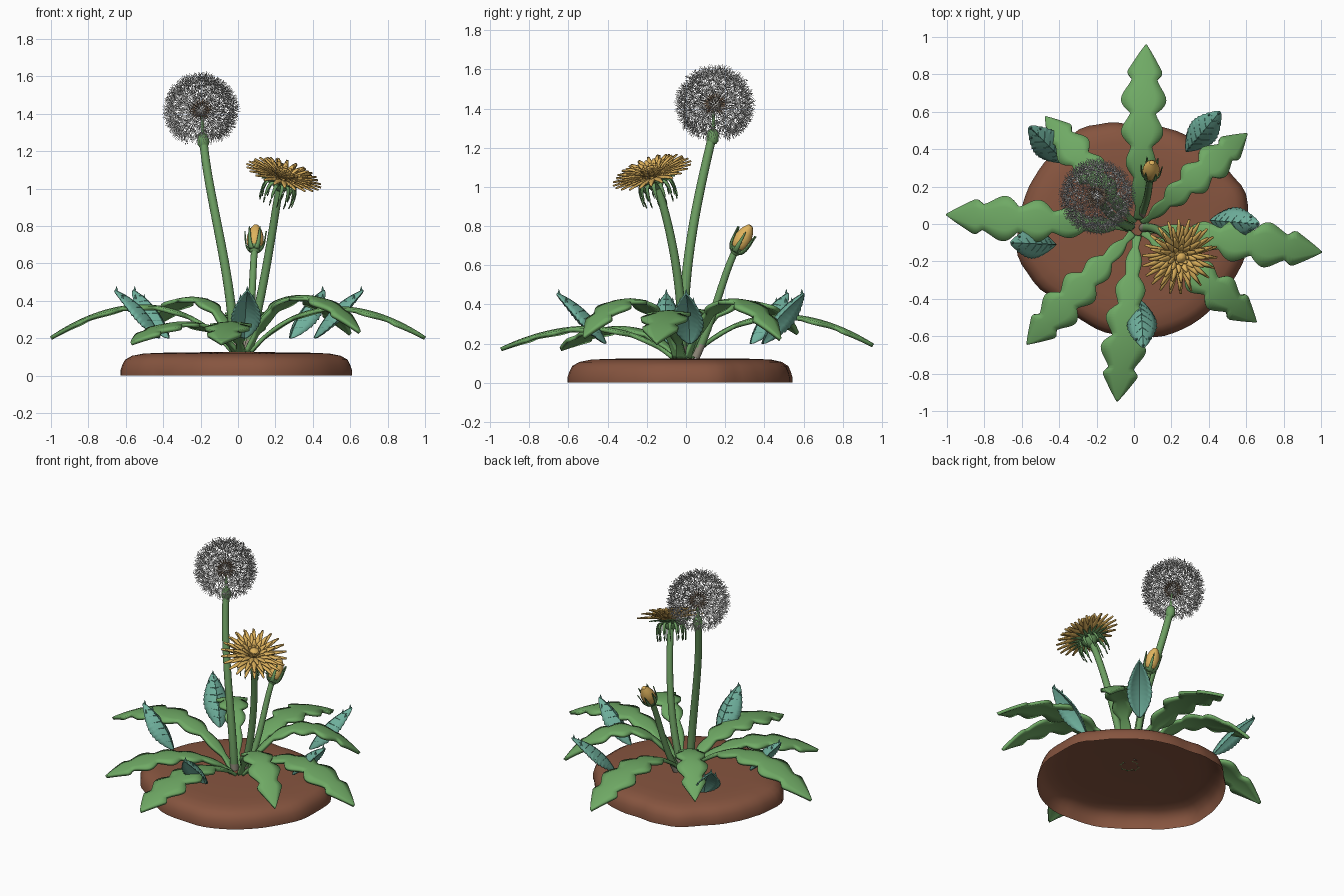
import bpy, bmesh, math, random
from mathutils import Vector as V, Matrix

random.seed(4)
if "Cube" in bpy.data.objects:
    bpy.data.objects.remove(bpy.data.objects["Cube"])


def material(name, *rgb):
    m = bpy.data.materials.new(name)
    m.use_nodes = True
    m.diffuse_color = (*rgb, 1)
    m.node_tree.nodes["Principled BSDF"].inputs["Base Color"].default_value = (*rgb, 1)
    return m


SOIL = material("brown soil", .24, .09, .05)
LEAF = material("leaf green", .16, .40, .13)
STEM = material("stem green", .15, .34, .12)
BASE = material("pale stem base", .30, .27, .21)
TEAL = material("teal leaf", .16, .44, .34)
VEIN = material("dark teal vein", .08, .25, .19)
GOLD = material("golden petal", .74, .45, .11)
FLUFF = material("pale fluff", .68, .68, .66)
SEED = material("brown seed", .30, .20, .13)
crisp = []


def finish(name, bm, mats, matrix=None, thickness=0, soft=False):
    """Turn a bmesh into a named object, optionally placed and thickened."""
    if matrix:
        bm.transform(matrix)
    mesh = bpy.data.meshes.new(name)
    bm.to_mesh(mesh)
    bm.free()
    for m in mats:
        mesh.materials.append(m)
    ob = bpy.data.objects.new(name, mesh)
    bpy.context.collection.objects.link(ob)
    if thickness:
        s = ob.modifiers.new("thickness", 'SOLIDIFY')
        s.thickness, s.offset = thickness, 0
    if soft:
        mesh.shade_smooth()
    else:
        crisp.append(ob)


def bezier(a, b, c, d, n):
    a, b, c, d = V(a), V(b), V(c), V(d)
    out = []
    for i in range(n + 1):
        t = i / n
        s = 1 - t
        out.append(a * s**3 + b * 3 * s * s * t + c * 3 * s * t * t + d * t**3)
    return out


def tangents(path):
    last = len(path) - 1
    return [(path[min(i + 1, last)] - path[max(i - 1, 0)]).normalized() for i in range(last + 1)]


def bridge(bm, rows, closed):
    for a, b in zip(rows, rows[1:]):
        n = len(a)
        for j in range(n if closed else n - 1):
            k = (j + 1) % n
            bm.faces.new((a[j], a[k], b[k], b[j]))


def blade_point(p, t, w, u, cup):
    """Point on a cupped blade; u runs from -1 to 1 across it."""
    side = t.cross(V((0, 0, 1))).normalized()
    return p + side * w * u + side.cross(t) * w * cup * abs(u)**1.4


def ribbon(bm, path, half_width, cup=0, across=2):
    """Blade along a path; half_width is a function of 0..1."""
    rows = []
    for i, (p, t) in enumerate(zip(path, tangents(path))):
        w = half_width(i / (len(path) - 1))
        rows.append([bm.verts.new(blade_point(p, t, w, 2 * j / across - 1, cup))
                     for j in range(across + 1)])
    bridge(bm, rows, False)


def tube(bm, path, r0, r1, sides):
    rows = []
    for i, (p, t) in enumerate(zip(path, tangents(path))):
        r = r0 + (r1 - r0) * i / (len(path) - 1)
        x = t.orthogonal().normalized()
        y = t.cross(x)
        angles = [math.tau * k / sides for k in range(sides)]
        rows.append([bm.verts.new(p + (x * math.cos(a) + y * math.sin(a)) * r) for a in angles])
    bridge(bm, rows, True)


def polar(r, z, a):
    return V((r * math.cos(a), r * math.sin(a), z))


def lathe(bm, profile, sides, radius=lambda a: 1):
    angles = [math.tau * k / sides for k in range(sides)]
    bridge(bm, [[bm.verts.new(polar(r * radius(a), z, a)) for a in angles] for r, z in profile], True)


def frame(origin, axis):
    return Matrix.Translation(origin) @ V(axis).to_track_quat('Z', 'Y').to_matrix().to_4x4()


# Soil mound: hollow underneath, with an uneven outline
outline = [.61, .62, .58, .56, .55, .54, .53, .56, .585, .57, .585, .6,
           .62, .645, .62, .585, .585, .6, .6, .62, .62, .615, .61, .62]


def mound_radius(a):
    f = a / math.tau * 24
    i = int(f)
    t = (1 - math.cos((f - i) * math.pi)) / 2
    return outline[i % 24] * (1 - t) + outline[(i + 1) % 24] * t


bm = bmesh.new()
lathe(bm, [(.001, .125), (.3, .125), (.65, .122), (.8, .118), (.9, .106),
           (.96, .085), (.985, .055), (1, .025), (1, 0)], 72, mound_radius)
bmesh.ops.recalc_face_normals(bm, faces=bm.faces)
finish("soil_mound", bm, [SOIL])


# Lobed rosette leaves with arrowhead tips: tip position and arch height
def lobed(scale):
    def width(t):
        u = (1 - t) * 5.5
        s = min(1, t / .65)
        envelope = .025 + .095 * s * s * (3 - 2 * s)
        p = u % 1
        lobe = .56 + .44 * math.sin(math.pi * p**1.35)
        if u < 1:
            lobe = .8 * (p / .8)**.9 if p < .8 else .8 - (p - .8) * 1.2
        return max(.002, envelope * lobe * scale)
    return width


leaves = {
    "back": (.065, .955, .19, .34), "left": (1, -.15, .20, .36),
    "front": (-.09, -.945, .17, .28), "right": (-1, .05, .20, .37),
    "back_left": (.6, .48, .22, .42), "front_left": (.65, -.52, .23, .42),
    "front_right": (-.57, -.64, .17, .28), "back_right": (-.47, .57, .25, .41)}
for name, (x, y, z, peak) in leaves.items():
    tip, start = V((x, y, 0)), V((.02, -.02, 0))
    span = tip - start
    rise = (8 * peak - .13 - z) / 6
    path = bezier(start + span * .05 + V((0, 0, .13)), start + span * .3 + V((0, 0, rise)),
                  start + span * .66 + V((0, 0, rise)), V((x, y, z)), 66)
    bm = bmesh.new()
    ribbon(bm, path, lobed(min(1, span.length / .93)), -.12, 4)
    finish(name + "_lobed_leaf", bm, [LEAF], thickness=.02, soft=True)


# Roof-shaped serrated teal leaves with raised veins and small tip thorns
def serrated(t):
    return .004 + .076 * math.sin(math.pi * t**.9)**.8 * (1 - .1 * ((t * 11) % 1))


FOLD = -.75
small = [((.28, .39), (.46, .6)), ((-.37, .33), (-.56, .52)), ((-.42, -.11), (-.66, -.1)),
         ((.41, .02), (.67, 0)), ((.035, -.41), (.05, -.66))]
for k, (a, b) in enumerate(small, 1):
    a, b = V((*a, .2)), V((*b, .455))
    along = (b - a).normalized()
    normal = along.cross(V((0, 0, 1))).normalized().cross(along)
    path = bezier(a, a.lerp(b, .33) + normal * .05, a.lerp(b, .66) + normal * .05, b, 44)
    ways = tangents(path)

    def on_blade(i, u):
        return blade_point(path[i], ways[i], serrated(i / 44), u, FOLD) + normal * .004

    bm = bmesh.new()
    ribbon(bm, path, serrated, FOLD, 6)
    finish(f"teal_leaf_{k}", bm, [TEAL], thickness=.008)
    bm = bmesh.new()
    tube(bm, [on_blade(i, 0) for i in range(45)], .003, .002, 5)
    for i in range(6, 38, 6):
        for s in (-1, 1):
            tube(bm, [on_blade(i + j, s * j * .23) for j in range(5)], .002, .001, 4)
    finish(f"teal_leaf_veins_{k}", bm, [VEIN])
    bm = bmesh.new()
    for i, s in ((43, 0), (37, -.8), (37, .8)):
        p = on_blade(i, s)
        tube(bm, [p, p + V((0, 0, .025))], .008, .0005, 6)
    finish(f"teal_leaf_thorns_{k}", bm, [TEAL])

# Stems, pale near the soil
stems = {
    "seed_head": ((-.02, -.01, .13), (-.03, -.03, .55), (-.16, .06, .95), (-.185, .135, 1.26), .026),
    "flower": ((.05, -.02, .13), (.13, -.01, .4), (.18, -.06, .75), (.222, -.15, 1.01), .024),
    "bud": ((.04, .05, .13), (.08, .15, .35), (.075, .18, .52), (.088, .25, .67), .021)}
for name, (a, b, c, d, r) in stems.items():
    bm = bmesh.new()
    tube(bm, bezier(a, b, c, d, 28), r, r * .85, 14)
    for f in bm.faces:
        f.material_index = int(f.calc_center_median().z < .19)
    finish(name + "_stem", bm, [STEM, BASE])


# Open flower: layered petals around a domed button
def rings(bm, count, points, width, phase=0, steps=6, cup=0):
    """Repeat one blade, given by (radius, height) points, around the axis."""
    for i in range(count):
        a = math.tau * (i + phase) / count
        ribbon(bm, bezier(*[polar(r, z, a) for r, z in points], steps), width, cup)


flower = frame((.237, -.166, 1.045), (.31, -.31, 1))
bm = bmesh.new()
for k, (count, reach, angle) in enumerate([(22, .21, 3), (20, .185, 12), (16, .145, 24),
                                          (11, .10, 38), (8, .065, 54)]):
    e = math.radians(angle)
    tip = (reach * math.cos(e), reach * math.sin(e) + .015)
    mid = (reach * .6 * math.cos(e), reach * .68 * math.sin(e) + .02)
    rings(bm, count, [(.012, .005 * k), (.04, .01 + .005 * k), mid, tip],
          lambda t: .004 + .013 * math.sin(math.pi * min(1, .15 + .83 * t)), k * .5)
finish("flower_petals", bm, [GOLD], flower, .007, soft=True)
bm = bmesh.new()
lathe(bm, [(.034, .02), (.032, .05), (.022, .062), (.001, .067)], 16)
finish("flower_button", bm, [GOLD], flower)

# Green cup and drooping bracts below the flower
bm = bmesh.new()
lathe(bm, [(.02, -.06), (.04, -.045), (.055, -.02), (.06, .005), (.001, .012)], 18)
finish("flower_cup", bm, [STEM], flower)
bm = bmesh.new()
taper = lambda t: .001 + .012 * (1 - t)**.7
rings(bm, 14, [(.045, -.02), (.09, .01), (.10, -.06), (.09, -.13)], taper, steps=8)
rings(bm, 16, [(.045, -.01), (.07, .003), (.10, .004), (.135, .002)], taper, .5)
finish("flower_bracts", bm, [STEM], flower, .006)

# Half-open bud in narrow sepals
bud = frame((.088, .25, .665), (.05, .5, .87))
bm = bmesh.new()
lathe(bm, [(.018, .01), (.036, .025), (.046, .055), (.045, .09), (.032, .13), (.014, .158), (.001, .162)], 14)
finish("bud_petals", bm, [GOLD], bud)
bm = bmesh.new()
lathe(bm, [(.016, -.012), (.03, .004), (.039, .026), (.03, .034)], 14)
finish("bud_cup", bm, [STEM], bud)
bm = bmesh.new()
rings(bm, 6, [(.026, .004), (.058, .03), (.05, .08), (.058, .125)],
      lambda t: .001 + .013 * (1 - t)**.7, steps=10)
finish("bud_sepals", bm, [STEM], bud, .006)

# Seed head: knob, core and radiating seeds with fluffy parasols
centre = V((-.198, .148, 1.42))
bm = bmesh.new()
lathe(bm, [(.02, -.05), (.03, -.035), (.031, -.005), (.024, .02), (.01, .027), (.006, .13)], 16)
finish("seed_head_knob", bm, [STEM], frame((-.187, .137, 1.27), (-.05, .05, 1)))
bm = bmesh.new()
bmesh.ops.create_icosphere(bm, subdivisions=2, radius=.036)
finish("seed_head_core", bm, [FLUFF], Matrix.Translation(centre))
seeds, fluff = bmesh.new(), bmesh.new()
total = 140
for i in range(total):
    z = 1 - 2 * (i + .5) / total
    if z < -.86:
        continue
    d = polar(math.sqrt(1 - z * z), z, i * 2.39996)
    x = d.orthogonal().normalized()
    y = d.cross(x)
    hub = random.uniform(.148, .16)
    tube(seeds, [d * .034, d * .05, d * .064], .0035, .001, 4)
    tube(fluff, [d * .06, d * hub], .0011, .0011, 3)
    for k in range(14):
        a = math.tau * (k + random.random() * .5) / 14
        e = math.radians(random.uniform(30, 62))
        ray = d * math.cos(e) + (x * math.cos(a) + y * math.sin(a)) * math.sin(e)
        tube(fluff, [d * hub, d * hub + ray * .06], .0013, .0009, 3)
finish("seeds", seeds, [SEED], Matrix.Translation(centre))
finish("seed_fluff", fluff, [FLUFF], Matrix.Translation(centre))

# Smooth shading with crisp edges
bpy.ops.object.select_all(action='DESELECT')
for ob in crisp:
    ob.select_set(True)
bpy.context.view_layer.objects.active = crisp[0]
bpy.ops.object.shade_smooth_by_angle(angle=math.radians(40))
